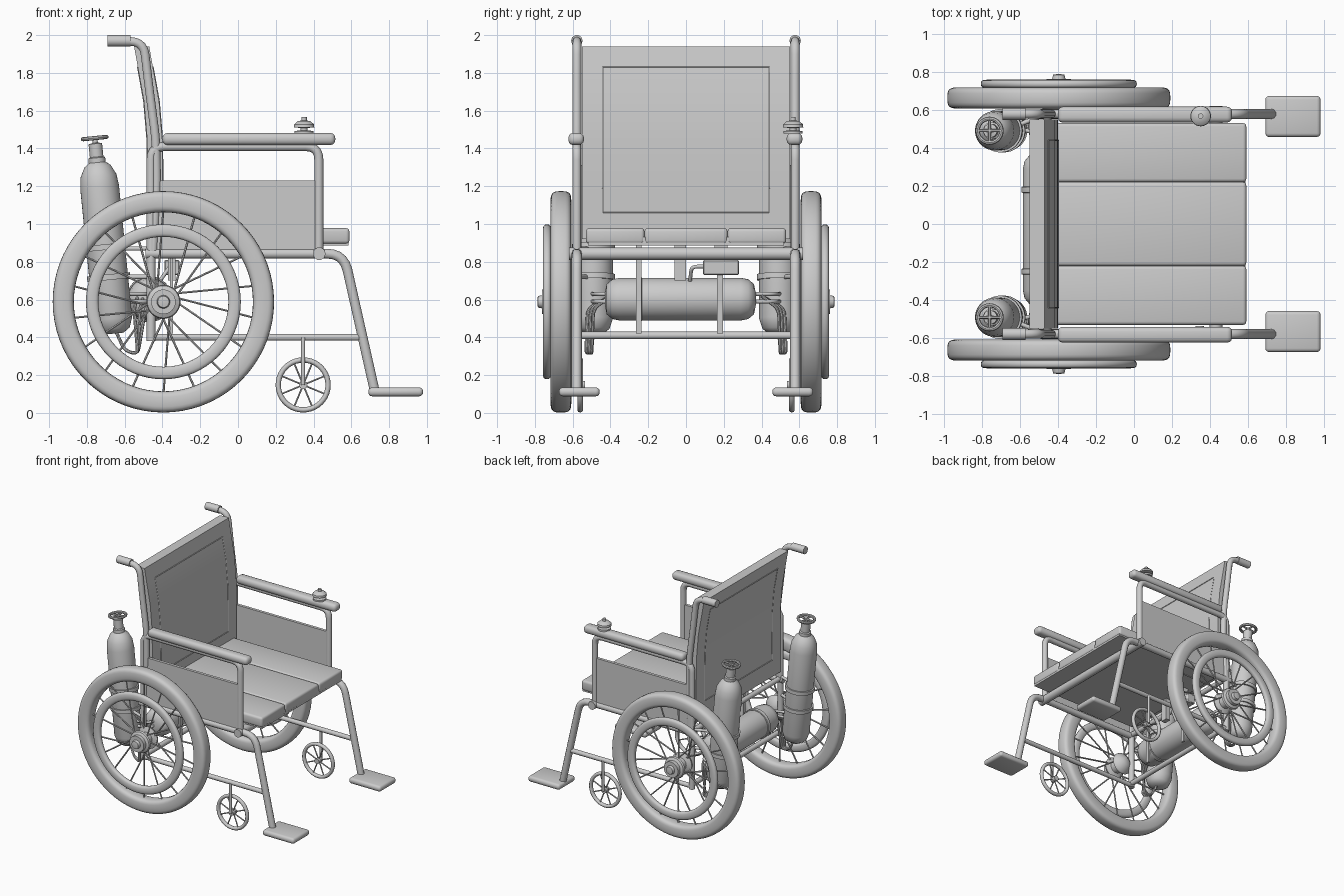
import bpy, bmesh, math
from mathutils import Vector, Matrix

cube = bpy.data.objects.get("Cube")
if cube:
    bpy.data.objects.remove(cube, do_unlink=True)

grey = bpy.data.materials.new("light_grey")
grey.use_nodes = True
COLOUR = (0.6, 0.6, 0.6, 1)
grey.diffuse_color = COLOUR
grey.node_tree.nodes["Principled BSDF"].inputs["Base Color"].default_value = COLOUR


def finish(name, mesh, angle=40):
    ob = bpy.data.objects.new(name, mesh)
    bpy.context.collection.objects.link(ob)
    mesh.materials.clear()
    mesh.materials.append(grey)
    bpy.ops.object.select_all(action="DESELECT")
    ob.select_set(True)
    bpy.context.view_layer.objects.active = ob
    bpy.ops.object.shade_smooth_by_angle(angle=math.radians(angle))
    return ob


def from_bmesh(name, bm):
    bmesh.ops.recalc_face_normals(bm, faces=bm.faces)
    mesh = bpy.data.meshes.new(name)
    bm.to_mesh(mesh)
    bm.free()
    return finish(name, mesh)


def box(name, x, y, z, bevel=0.0, segments=3):
    """Box from three (low, high) ranges, with rounded edges."""
    bm = bmesh.new()
    bmesh.ops.create_cube(bm, size=1)
    for v in bm.verts:
        v.co = [(a + b) / 2 + c * (b - a) for (a, b), c in zip((x, y, z), v.co)]
    if bevel:
        bmesh.ops.bevel(bm, geom=bm.edges[:], offset=bevel, segments=segments,
                        profile=0.5, affect="EDGES")
    return from_bmesh(name, bm)


def lathe(name, profile, centre, axis, steps=40, closed=False):
    """Turn (radius, height) points around an axis through the centre."""
    bm = bmesh.new()
    rows = []
    for r, h in profile:
        angles = [math.tau * i / steps for i in range(steps)]
        rows.append([bm.verts.new((r * math.cos(a), r * math.sin(a), h)) for a in angles])
    pairs = list(zip(rows, rows[1:])) + ([(rows[-1], rows[0])] if closed else [])
    for a, b in pairs:
        for i in range(steps):
            j = (i + 1) % steps
            bm.faces.new((a[i], a[j], b[j], b[i]))
    if not closed:
        bm.faces.new(rows[0])
        bm.faces.new(rows[-1])
    turn = Vector((0, 0, 1)).rotation_difference(Vector(axis)).to_matrix().to_4x4()
    bm.transform(Matrix.Translation(centre) @ turn)
    return from_bmesh(name, bm)


def ring(name, radius, half_r, half_w, centre, axis, steps=64, sides=16, power=1.0):
    """Hoop whose section is an ellipse, squarer for a smaller power."""
    def soft(v):
        return math.copysign(abs(v) ** power, v)
    section = [(radius + half_r * soft(math.cos(math.tau * i / sides)),
                half_w * soft(math.sin(math.tau * i / sides))) for i in range(sides)]
    return lathe(name, section, centre, axis, steps, True)


def tubes(name, paths, radius, fillet=0.0, closed=False, sides=3):
    """Round tubes along point lists, with rounded corners."""
    curve = bpy.data.curves.new(name, "CURVE")
    curve.dimensions = "3D"
    curve.bevel_depth = radius
    curve.bevel_resolution = sides
    curve.use_fill_caps = True
    for path in paths:
        p = [Vector(q) for q in path]
        points = [p[0]]
        for a, b, c in zip(p, p[1:], p[2:]):
            if fillet:
                s = b + (a - b).normalized() * fillet
                e = b + (c - b).normalized() * fillet
                points += [s.lerp(b, t).lerp(b.lerp(e, t), t) for t in (0, .2, .4, .6, .8, 1)]
            else:
                points.append(b)
        points.append(p[-1])
        spline = curve.splines.new("POLY")
        spline.points.add(len(points) - 1)
        for sp, q in zip(spline.points, points):
            sp.co = (*q, 1)
        spline.use_cyclic_u = closed
    temp = bpy.data.objects.new(name, curve)
    mesh = bpy.data.meshes.new_from_object(temp)
    bpy.data.objects.remove(temp)
    return finish(name, mesh)


def spokes(name, centre, inner, outer, count, radius, spread, skew=0.0):
    """Thin rods from hub to rim, alternating between two hub flanges."""
    cx, cy, cz = centre
    rods = []
    for i in range(count):
        a = math.tau * (i + 0.5) / count
        b = a + skew * (-1) ** (i // 2)
        rods.append([(cx + inner * math.cos(b), cy + spread * (-1) ** i, cz + inner * math.sin(b)),
                     (cx + outer * math.cos(a), cy, cz + outer * math.sin(a))])
    return tubes(name, rods, radius, sides=1)


# Seat of padded strips on a thin base
seams = [-0.53, -0.22, 0.22, 0.53]
for i, (a, b) in enumerate(zip(seams, seams[1:])):
    box(f"seat_pad_{i + 1}", (-0.42, 0.59), (a, b), (0.895, 0.978), 0.018)
box("seat_base", (-0.42, 0.585), (-0.52, 0.52), (0.885, 0.93))

# Curved backrest with a stitched rectangle on each face
back_line = [(-0.44, 0.92), (-0.438, 1.2), (-0.441, 1.45), (-0.458, 1.65),
             (-0.485, 1.8), (-0.51, 1.94)]
bm = bmesh.new()
outline = [(x + 0.04, z) for x, z in back_line] + [(x - 0.04, z) for x, z in reversed(back_line)]
face = bm.faces.new([bm.verts.new((x, -0.55, z)) for x, z in outline])
moved = bmesh.ops.extrude_face_region(bm, geom=[face])["geom"]
bmesh.ops.translate(bm, vec=(0, 1.1, 0), verts=[v for v in moved if isinstance(v, bmesh.types.BMVert)])
from_bmesh("backrest", bm)


def back_x(z):
    for (xa, za), (xb, zb) in zip(back_line, back_line[1:]):
        if z <= zb:
            return xa + (xb - xa) * (z - za) / (zb - za)


heights = [1.06, 1.2, 1.45, 1.65, 1.8, 1.83]
for label, off in (("front", 0.04), ("rear", -0.04)):
    loop = [(back_x(z) + off, -0.44, z) for z in heights]
    loop += [(x, 0.44, z) for x, _, z in reversed(loop)]
    tubes(f"backrest_{label}_stitching", [loop], 0.004, closed=True, sides=1)

# Cross bars between the two sides
tubes("front_cross_bar", [[(0.43, -0.62, 0.843), (0.43, 0.62, 0.843)]], 0.034)
tubes("rear_cross_bars", [[(-0.455, -0.58, z), (-0.455, 0.58, z)] for z in (0.41, 0.85)], 0.021)

for side, s in (("left", 1), ("right", -1)):
    y = 0.578 * s
    axis = (0, s, 0)

    # Side frame
    tubes(f"{side}_arm_frame", [[(-0.46, y, 0.38), (-0.46, y, 1.41), (0.428, y, 1.41), (0.428, y, 0.84)]],
          0.024, 0.07)
    tubes(f"{side}_leg_frame", [[(-0.49, y, 0.843), (0.56, y, 0.843), (0.725, y, 0.11)]], 0.027, 0.09)
    tubes(f"{side}_lower_rail", [[(-0.46, y, 0.4), (0.655, y, 0.4)]], 0.019)
    tubes(f"{side}_push_handle_post", [[(-0.45, y, 0.85), (-0.43, y, 1.2), (-0.435, y, 1.45),
                                        (-0.468, y, 1.7), (-0.5, y, 1.965), (-0.64, y, 1.968)]], 0.024, 0.07)
    tubes(f"{side}_handle_grip", [[(-0.69, y, 1.97), (-0.57, y, 1.97)]], 0.031)
    box(f"{side}_side_panel", (-0.44, 0.425), (y - 0.012, y + 0.012), (0.845, 1.23))
    box(f"{side}_armrest", (-0.4, 0.515), (y - 0.045, y + 0.038), (1.418, 1.482), 0.026)
    box(f"{side}_footplate", (0.69, 0.98), (0.565 * s - 0.108, 0.565 * s + 0.108), (0.088, 0.135), 0.02)

    # Small front wheel
    hub = (0.345, 0.56 * s, 0.148)
    ring(f"{side}_caster_tyre", 0.132, 0.014, 0.016, hub, axis, 40, 10)
    spokes(f"{side}_caster_spokes", hub, 0.01, 0.13, 8, 0.005, 0.004)
    lathe(f"{side}_caster_hub", [(0.022, -0.025), (0.022, 0.025)], hub, axis, 16)
    tubes(f"{side}_caster_stem", [[(0.345, y + 0.012 * s, 0.4), (0.345, y + 0.012 * s, 0.148)]], 0.011)

    # Large wheel with hand rim
    hub = Vector((-0.395, 0.662 * s, 0.588))
    ring(f"{side}_tyre", 0.53, 0.056, 0.055, hub, axis, 72, 24, 0.6)
    ring(f"{side}_hand_rim", 0.377, 0.033, 0.022, hub + Vector((0, 0.074 * s, 0)), axis, 64, 16, 0.75)
    spokes(f"{side}_wheel_spokes", hub, 0.07, 0.49, 18, 0.006, 0.045, 0.5)
    lathe(f"{side}_wheel_hub",
          [(0.03, -0.1), (0.085, -0.06), (0.09, -0.045), (0.05, -0.03), (0.05, 0.03), (0.09, 0.045),
           (0.085, 0.06), (0.065, 0.07), (0.065, 0.1), (0.035, 0.1), (0.03, 0.122), (0.012, 0.125)],
          hub, axis)

    # Tilted gas bottle with bands, neck and valve wheel
    tilt = Vector((-0.1, 0, 1)).normalized()
    foot = Vector((-0.655, 0.49 * s, 0.42))
    lathe(f"{side}_bottle",
          [(0.05, 0), (0.085, 0.025), (0.103, 0.08), (0.103, 0.78), (0.095, 0.84), (0.07, 0.89),
           (0.045, 0.91), (0.045, 0.935), (0.036, 0.94), (0.036, 1.01), (0.014, 1.015), (0.014, 1.04)],
          foot, tilt)
    for i, h in enumerate((0.3, 0.46)):
        lathe(f"{side}_bottle_band_{i + 1}", [(0.1, h - 0.015), (0.114, h - 0.015), (0.114, h + 0.015),
                                              (0.1, h + 0.015)], foot, tilt)
    top = foot + tilt * 1.04
    ring(f"{side}_valve_wheel", 0.063, 0.011, 0.011, top, tilt, 28, 8)
    spans = [Vector((math.cos(a), math.sin(a), 0.1 * math.cos(a))) * 0.063
             for a in (math.tau * i / 4 for i in range(4))]
    tubes(f"{side}_valve_wheel_arms", [[top, top + d] for d in spans], 0.008, sides=1)
    tubes(f"{side}_bottle_bracket", [[(-0.46, y, z), (-0.66, 0.5 * s, z)] for z in (0.72, 0.87)], 0.012)

    # Hoses between the bottles and the cross tank
    tubes(f"{side}_tank_pipes", [[(-0.47, 0.34 * s, z), (-0.48, 0.47 * s, z), (-0.6, 0.5 * s, z)]
                                 for z in (0.59, 0.63)], 0.011, 0.04)
    tubes(f"{side}_hanging_hoses",
          [[(-0.47 - d, 0.4 * s, 0.62), (-0.49 - d, 0.49 * s + d * s * 0.5, 0.55), (-0.53, 0.5 * s + d * s * 0.5, 0.31),
            (-0.6, 0.5 * s, 0.33), (-0.65, 0.49 * s, 0.44)] for d in (0, 0.03, 0.06)], 0.009, 0.035, sides=2)

# Cross tank behind the seat, held by straps
lathe("cross_tank", [(0.03, -0.43), (0.08, -0.42), (0.105, -0.39), (0.113, -0.35), (0.113, 0.29),
                     (0.105, 0.33), (0.08, 0.36), (0.03, 0.37)], (-0.47, 0, 0.602), (0, 1, 0))
for i, y in enumerate((-0.25, 0.18)):
    ring(f"tank_strap_{i + 1}", 0.115, 0.007, 0.016, (-0.47, y, 0.602), (0, 1, 0), 40, 8, 0.5)
    box(f"tank_strap_hanger_{i + 1}", (-0.36, -0.345), (y - 0.015, y + 0.015), (0.42, 0.89))

# Control box under the seat
box("control_box", (-0.39, -0.31), (0.09, 0.28), (0.73, 0.81), 0.006, 1)
box("control_box_mount", (-0.37, -0.33), (-0.06, 0.0), (0.7, 0.89))
box("control_box_hanger", (-0.37, -0.33), (0.15, 0.22), (0.8, 0.89))
tubes("control_pipe", [[(-0.36, 0.12, 0.775), (-0.36, 0.03, 0.775), (-0.42, 0.02, 0.69)]], 0.01, 0.03)

# Joystick on the left armrest
lathe("joystick", [(0.05, 0), (0.05, 0.014), (0.018, 0.018), (0.018, 0.03), (0.054, 0.034), (0.052, 0.05),
                   (0.034, 0.066), (0.014, 0.07), (0.014, 0.088)], (0.35, 0.567, 1.478), (0, 0, 1), 28)
